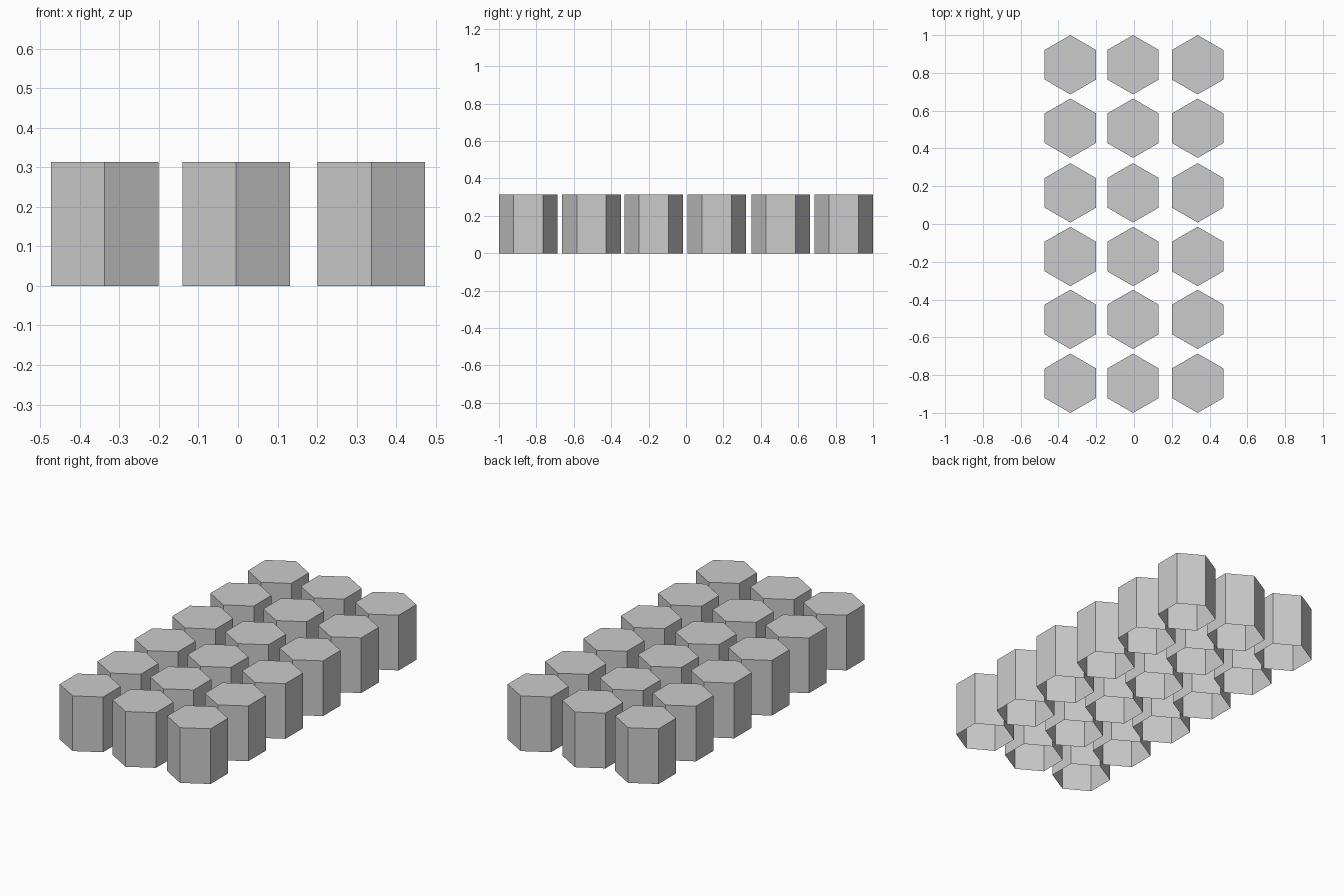
import bpy
import bmesh

if "Cube" in bpy.data.objects:
    bpy.data.objects.remove(bpy.data.objects["Cube"])

RADIUS = 0.157
HEIGHT = 0.313
COLUMNS = (-0.337, -0.005, 0.337)
ROWS = (-0.843, -0.505, -0.172, 0.165, 0.507, 0.843)


def hex_pillar(name, x, y):
    # hollow six-sided shell: closed top, open underside, points front and back
    bpy.ops.mesh.primitive_cylinder_add(vertices=6, radius=RADIUS, depth=HEIGHT,
                                        location=(x, y, HEIGHT / 2))
    pillar = bpy.context.object
    pillar.name = name
    bm = bmesh.new()
    bm.from_mesh(pillar.data)
    bottom = [f for f in bm.faces if f.normal.z < -0.9]
    bmesh.ops.delete(bm, geom=bottom, context='FACES_ONLY')
    bm.to_mesh(pillar.data)
    bm.free()


# grid of hexagonal pillars
for r, y in enumerate(ROWS, 1):
    for c, x in enumerate(COLUMNS, 1):
        hex_pillar(f"hex_pillar_row{r}_col{c}", x, y)
